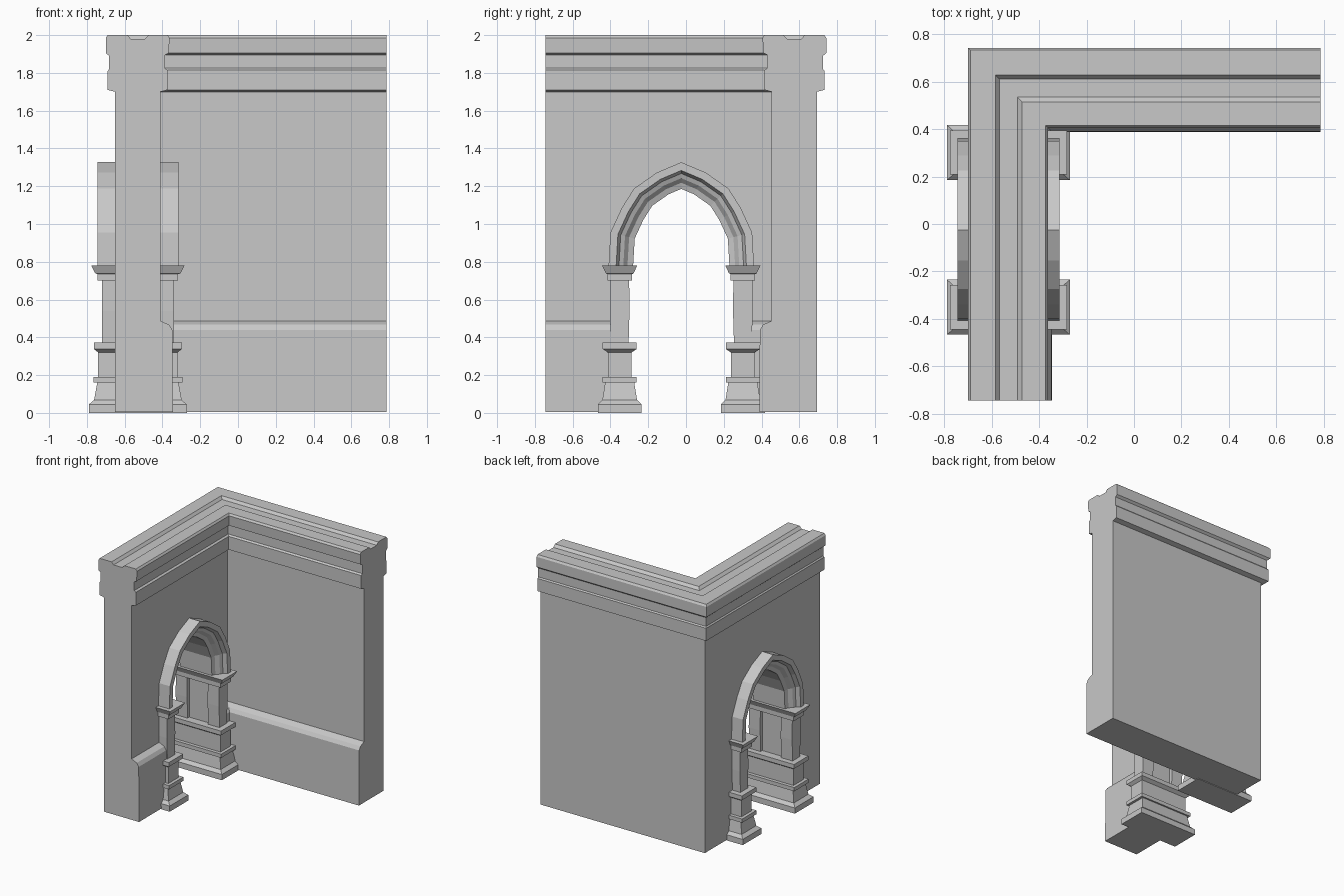
import bpy, bmesh
from mathutils import Vector

if "Cube" in bpy.data.objects:
    bpy.data.objects.remove(bpy.data.objects["Cube"])

stone = bpy.data.materials.new("grey_stone")
stone.use_nodes = True
GREY = (0.58, 0.58, 0.58, 1)
stone.diffuse_color = GREY
stone.node_tree.nodes["Principled BSDF"].inputs["Base Color"].default_value = GREY

WALL_X = -0.53      # middle of the pierced wall
ARCH_Y = -0.025     # middle of the opening


def loft(name, rings):
    """Bridge equal rings of points into a closed, flat-shaded solid."""
    bm = bmesh.new()
    loops = [[bm.verts.new(p) for p in ring] for ring in rings]
    n = len(loops[0])
    for a, b in zip(loops, loops[1:]):
        for i in range(n):
            j = (i + 1) % n
            bm.faces.new((a[i], a[j], b[j], b[i]))
    bm.faces.new(loops[0][::-1])
    bm.faces.new(loops[-1])
    bmesh.ops.recalc_face_normals(bm, faces=bm.faces)
    mesh = bpy.data.meshes.new(name)
    bm.to_mesh(mesh)
    bm.free()
    mesh.materials.append(stone)
    obj = bpy.data.objects.new(name, mesh)
    bpy.context.collection.objects.link(obj)
    return obj


def stack(name, x, y, levels):
    """Rectangular moulded block from (height, half x, half y) levels."""
    return loft(name, [[(x + sx * hx, y + sy * hy, z)
                        for sx, sy in ((-1, -1), (1, -1), (1, 1), (-1, 1))]
                       for z, hx, hy in levels])


def inset_path(path, r):
    """Move an open (y, z) path sideways by r with mitred corners."""
    out = []
    for i, p in enumerate(path):
        dirs = []
        if i > 0:
            dirs.append((p - path[i - 1]).normalized())
        if i < len(path) - 1:
            dirs.append((path[i + 1] - p).normalized())
        normals = [Vector((d.y, -d.x)) for d in dirs]
        m = sum(normals, Vector((0, 0))).normalized()
        out.append(p + m * (r / m.dot(normals[0])))
    for k in (0, -1):
        out[k].y = path[k].y
    return out


# Corner wall: one moulded section swept round the L
section = [
    (-0.65, 0.005), (-0.65, 1.70), (-0.69, 1.71), (-0.69, 1.81), (-0.682, 1.82),
    (-0.682, 1.89), (-0.70, 1.905), (-0.70, 1.985), (-0.69, 2.0),
    (-0.585, 2.0), (-0.568, 1.98), (-0.492, 1.98), (-0.472, 2.0),
    (-0.373, 2.0), (-0.362, 1.985), (-0.367, 1.905), (-0.387, 1.895),
    (-0.387, 1.825), (-0.373, 1.815), (-0.373, 1.71), (-0.41, 1.70),
    (-0.41, 0.487), (-0.365, 0.467), (-0.348, 0.44), (-0.345, 0.005)]
CORNER = 0.043
wall = loft("corner_wall", [
    [(x, -0.745, z) for x, z in section],
    [(x, CORNER - x, z) for x, z in section],
    [(0.787, CORNER - x, z) for x, z in section]])

# Pointed arch line, left spring to right spring
half = [(0.385, 0.775), (0.375, 0.955), (0.315, 1.085), (0.25, 1.188), (0.13, 1.272)]
path = ([Vector((ARCH_Y - w, z)) for w, z in half] + [Vector((ARCH_Y, 1.327))]
        + [Vector((ARCH_Y + w, z)) for w, z in reversed(half)])

# Doorway cut through the wall, hidden behind the arch and piers
opening = inset_path(path, 0.07)
opening = ([Vector((opening[0].x, -0.1))] + opening
           + [Vector((opening[-1].x, -0.1))])
cutter = loft("doorway_cutter", [[(x, p.x, p.y) for p in opening] for x in (-0.9, -0.1)])
cutter.hide_render = True
cut = wall.modifiers.new("doorway", "BOOLEAN")
cut.operation = "DIFFERENCE"
cut.solver = "EXACT"
cut.object = cutter
bpy.context.view_layer.objects.active = wall
bpy.ops.object.modifier_apply(modifier=cut.name)
bpy.data.objects.remove(cutter)

# Arch moulding: (inset, half depth) steps, mirrored across the wall
steps = [(0, 0.215), (0.04, 0.215), (0.055, 0.185), (0.078, 0.175),
         (0.1, 0.15), (0.13, 0.14)]
lines = ([(inset_path(path, r), WALL_X + h) for r, h in steps]
         + [(inset_path(path, r), WALL_X - h) for r, h in reversed(steps)])
loft("arch_moulding", [[(x, pts[i].x, pts[i].y) for pts, x in lines]
                       for i in range(len(path))])

# Piers on both sides of the doorway
pedestal = [(0, 0.259, 0.116), (0.045, 0.259, 0.116), (0.068, 0.232, 0.092),
            (0.16, 0.215, 0.077), (0.16, 0.235, 0.09), (0.19, 0.235, 0.09),
            (0.19, 0.21, 0.063), (0.32, 0.21, 0.063), (0.338, 0.233, 0.09),
            (0.372, 0.233, 0.09), (0.372, 0.19, 0.05)]
capital = [(0.70, 0.19, 0.05), (0.70, 0.213, 0.065), (0.735, 0.213, 0.065),
           (0.738, 0.225, 0.073), (0.78, 0.247, 0.093)]
for side, label in ((-1, "front"), (1, "back")):
    y = ARCH_Y + side * 0.326
    stack(label + "_pier_pedestal", WALL_X, y, pedestal)
    stack(label + "_pier_capital", WALL_X, y, capital)
    stack(label + "_pier_panel", WALL_X, y, [(0.37, 0.12, 0.025), (0.71, 0.12, 0.025)])
    for end, face in ((-1, "outer"), (1, "inner")):
        stack(f"{label}_pier_{face}_shaft", WALL_X + end * 0.14, y,
              [(0.37, 0.05, 0.047), (0.54, 0.05, 0.052), (0.71, 0.05, 0.05)])
